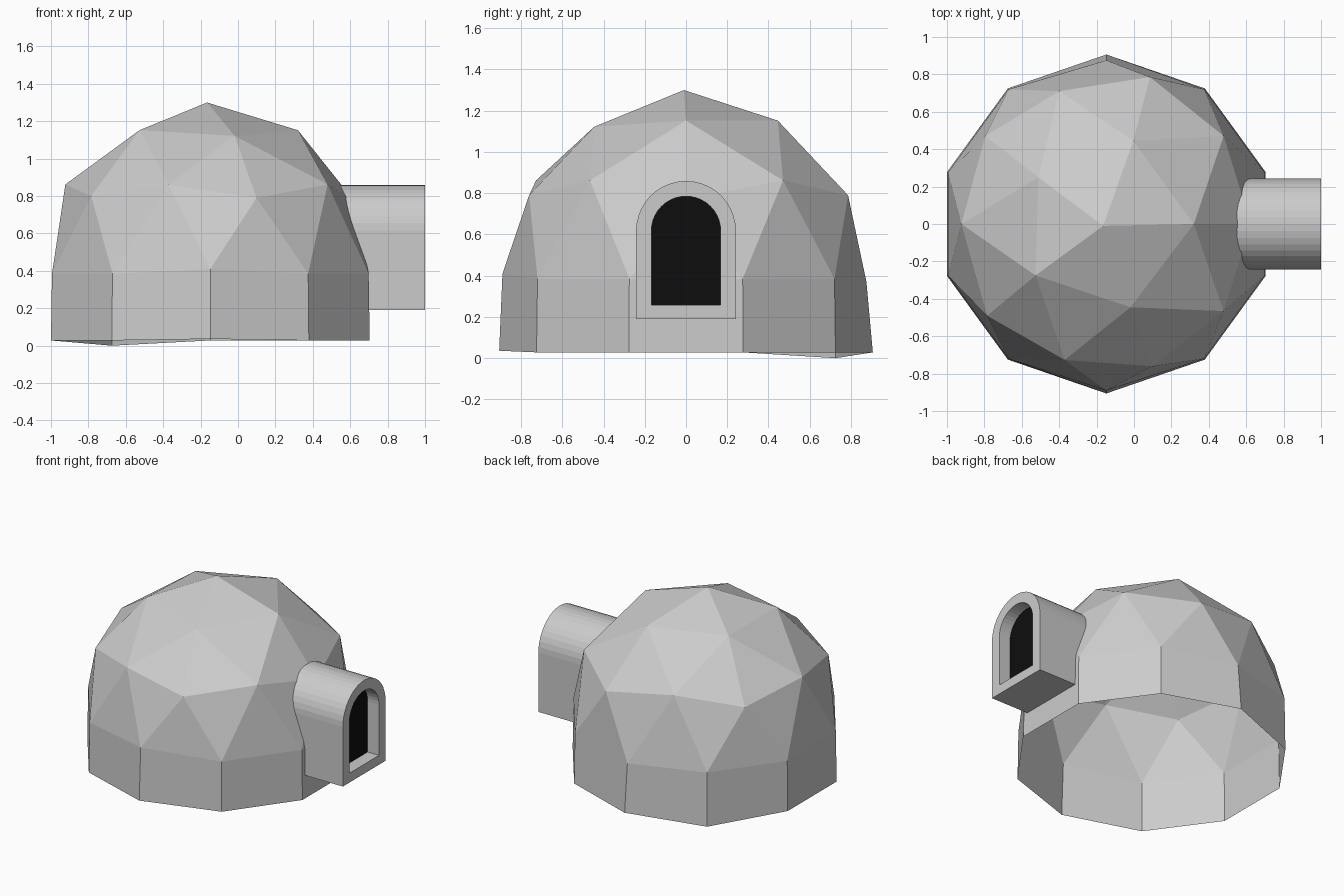
import bpy
from math import sin, cos, pi, radians
from mathutils import Vector
from mathutils.bvhtree import BVHTree

if "Cube" in bpy.data.objects:
    bpy.data.objects.remove(bpy.data.objects["Cube"])


def make_object(name, verts, faces):
    mesh = bpy.data.meshes.new(name)
    mesh.from_pydata([tuple(v) for v in verts], [], faces)
    mesh.update()
    obj = bpy.data.objects.new(name, mesh)
    bpy.context.collection.objects.link(obj)
    return obj


# Dome shell: two-frequency geodesic rings, open underneath
CX = -0.148
verts = [(-0.165, -0.01, 1.30)]


def ring(count, radius, height, start=0, nudges=None):
    ids = []
    for i in range(count):
        a = radians(start + 360 * i / count)
        r, z = (radius[i % 2], height[i % 2]) if count == 10 else (radius, height)
        p = Vector((CX + r * cos(a), r * sin(a), z))
        p += Vector((nudges or {}).get(i, (0, 0, 0)))
        ids.append(len(verts))
        verts.append(tuple(p))
    return ids


A = ring(5, 0.468, 1.152, 0, {2: (.015, -.025, -.01), 4: (-.015, 0, -.03)})
B = ring(10, (0.80, 0.775), (0.79, 0.862), 0, {
    0: (-.027, 0, -.02), 1: (0, .015, 0), 2: (-.014, .025, 0), 3: (-.013, -.027, 0),
    6: (.01, -.02, .01), 7: (.017, .01, 0), 9: (0, -.01, 0)})
E = ring(10, (0.89, 0.89), (0.385, 0.385), 18, {2: (0, -.015, -.015), 7: (0, 0, .025)})
G = ring(10, (0.896, 0.896), (0.028, 0.028), 18, {
    2: (0, .01, 0), 3: (0, 0, -.028), 7: (0, -.01, .008)})

faces = []
for k in range(5):
    n = (k + 1) % 5
    faces += [(0, A[k], A[n]), (A[k], B[2 * k], B[2 * k + 1]),
              (A[k], B[2 * k - 1], B[2 * k]), (A[k], B[2 * k + 1], A[n])]
for j in range(10):
    n = (j + 1) % 10
    faces += [(B[j], E[j], B[n]), (B[j], E[j - 1], E[j]), (E[j], G[j], G[n], E[n])]
make_object("dome_shell", verts, faces)
tree = BVHTree.FromPolygons([Vector(v) for v in verts], faces)


# Arched outline in the y-z plane, counter-clockwise seen from +x
def arch(half, bottom, spring, side=8, arc=20, base=8):
    pts = [(-half + 2 * half * i / base, bottom) for i in range(base)]
    pts += [(half, bottom + (spring - bottom) * i / side) for i in range(side)]
    pts += [(half * cos(pi * i / arc), spring + half * sin(pi * i / arc)) for i in range(arc)]
    pts += [(-half, spring - (spring - bottom) * i / side) for i in range(side)]
    return pts


outer = arch(0.242, 0.19, 0.617)
inner = arch(0.168, 0.257, 0.617)
n = len(outer)
FRONT, BACK = 1.0, 0.91

# Entrance tunnel: starts on the dome surface, ends in a frame with a recess
loops = []
start = []
for y, z in outer:
    hit = tree.ray_cast(Vector((2, y, z)), Vector((-1, 0, 0)))[0]
    start.append((hit.x - 0.005, y, z))
loops = [start,
         [(FRONT, y, z) for y, z in outer],
         [(FRONT, y, z) for y, z in inner],
         [(BACK, y, z) for y, z in inner]]
tv = [p for loop in loops for p in loop]
tf = [(l * n + i, l * n + (i + 1) % n, (l + 1) * n + (i + 1) % n, (l + 1) * n + i)
      for l in range(3) for i in range(n)]
make_object("entrance_tunnel", tv, tf)

# Dark panel at the back of the recess
opening = make_object("entrance_opening", loops[3], [tuple(range(n))])
black = bpy.data.materials.new("black")
black.diffuse_color = (0.004, 0.004, 0.004, 1)
black.use_nodes = True
black.node_tree.nodes["Principled BSDF"].inputs["Base Color"].default_value = black.diffuse_color
opening.data.materials.append(black)
